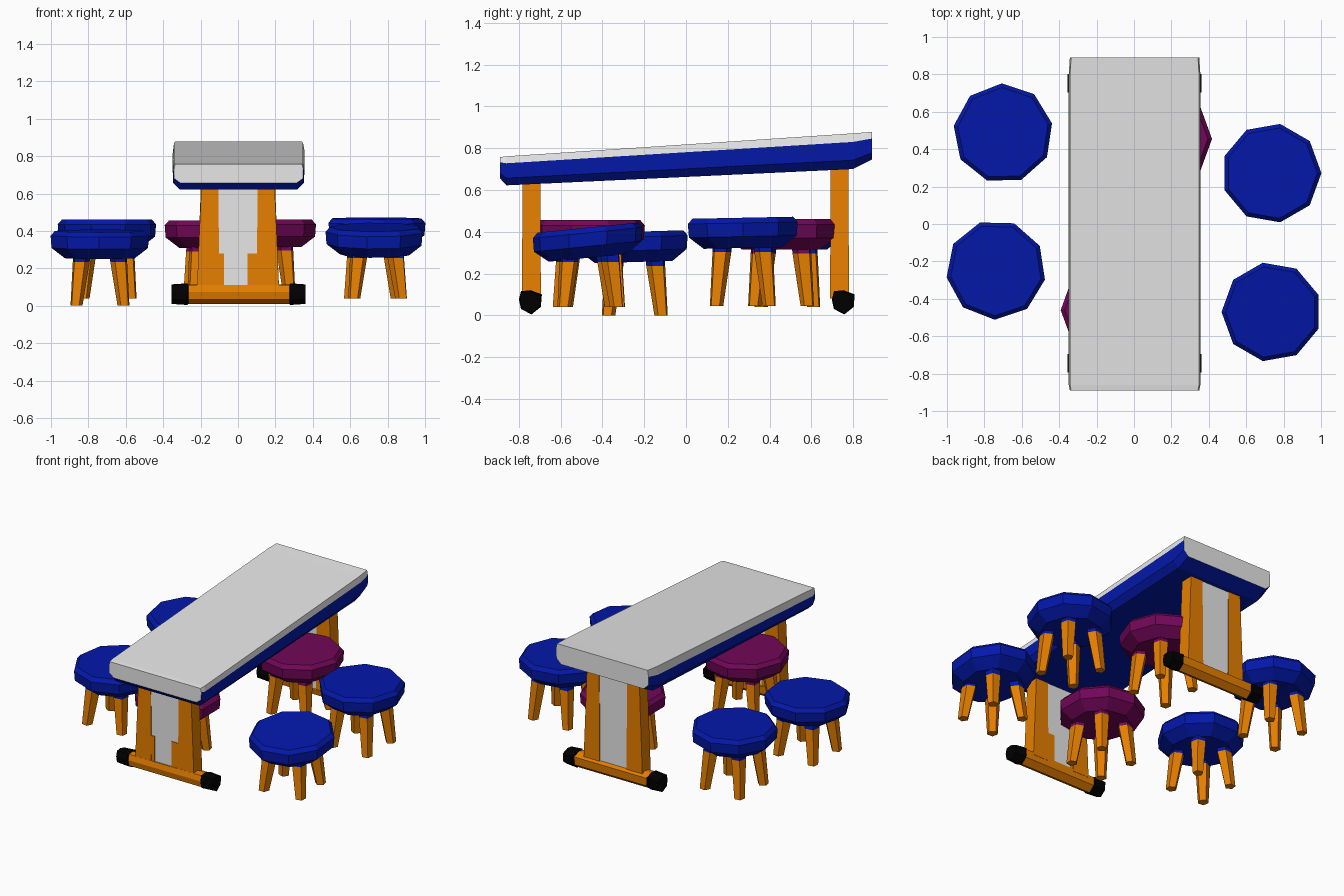
import bpy, bmesh, math

if "Cube" in bpy.data.objects:
    bpy.data.objects.remove(bpy.data.objects["Cube"])


def material(name, r, g, b):
    m = bpy.data.materials.new(name)
    m.diffuse_color = (r, g, b, 1)
    m.use_nodes = True
    m.node_tree.nodes["Principled BSDF"].inputs["Base Color"].default_value = m.diffuse_color
    return m


GREY = material("light grey", 0.80, 0.80, 0.80)
BLUE = material("deep blue", 0.001, 0.009, 0.40)
ORANGE = material("orange wood", 0.82, 0.22, 0.0)
MAROON = material("maroon", 0.17, 0.002, 0.10)
BLACK = material("black rubber", 0.0, 0.0, 0.0)


def loft(name, rings, mats, rule=None):
    """Skin closed rings of points, cap both ends, colour faces by a rule."""
    bm = bmesh.new()
    rows = [[bm.verts.new(p) for p in ring] for ring in rings]
    n = len(rows[0])
    for a, b in zip(rows, rows[1:]):
        for i in range(n):
            j = (i + 1) % n
            bm.faces.new((a[i], a[j], b[j], b[i]))
    bm.faces.new(rows[0])
    bm.faces.new(rows[-1])
    bmesh.ops.recalc_face_normals(bm, faces=bm.faces)
    bm.normal_update()
    if rule:
        for f in bm.faces:
            f.material_index = rule(f)
    me = bpy.data.meshes.new(name)
    bm.to_mesh(me)
    bm.free()
    for m in mats:
        me.materials.append(m)
    ob = bpy.data.objects.new(name, me)
    bpy.context.collection.objects.link(ob)
    return ob


def rect(x0, x1, y0, y1, z):
    return [(x0, y0, z), (x1, y0, z), (x1, y1, z), (x0, y1, z)]


def circle(cx, cy, z, r, n, turn=0.0):
    return [(cx + r * math.cos(turn + i * math.tau / n),
             cy + r * math.sin(turn + i * math.tau / n), z) for i in range(n)]


# Sloping table top: grey upper skin and ends, blue sides and underside
def top_ring(y, top, bottom, inset):
    right = [(0.345, 0), (0.352, 0.24), (0.35, 0.75), (0.315, 1)]
    left = [(-0.315, 1), (-0.35, 0.75), (-0.352, 0.32), (-0.345, 0)]
    return [(x - math.copysign(inset, x) + 0.003, y, top - f * (top - bottom))
            for x, f in right + left]


def top_colour(f):
    c = f.calc_center_median()
    surface = 0.818 + 0.067 * c.y
    if f.normal.z > 0.5 or abs(f.normal.y) > 0.8:
        return 0
    return 0 if f.normal.z > -0.3 and c.z > surface - 0.038 else 1


loft("table_top", [top_ring(-0.89, 0.757, 0.655, 0.006),
                   top_ring(-0.86, 0.761, 0.622, 0),
                   top_ring(0.80, 0.871, 0.70, 0),
                   top_ring(0.89, 0.878, 0.745, 0.006)], [GREY, BLUE], top_colour)

# Two pedestals: posts, grey panel, foot bar with black ends
for label, y, height in (("front", -0.74, 0.66), ("back", 0.735, 0.73)):
    for side, s in (("left", -1), ("right", 1)):
        loft(f"{label}_{side}_post",
             [rect(s * 0.10, s * 0.22, y - 0.045, y + 0.045, 0.08),
              rect(s * 0.105, s * 0.195, y - 0.043, y + 0.043, height)], [ORANGE])
    loft(f"{label}_panel", [rect(-0.11, 0.11, y - 0.039, y + 0.039, 0.08),
                            rect(-0.11, 0.11, y - 0.039, y + 0.039, height)], [GREY])
    fy = y - 0.005 if y < 0 else y + 0.018
    profile = [(-0.055, 0.075), (-0.045, 0.03), (0.005, 0.004), (0.05, 0.04),
               (0.055, 0.10), (0.0, 0.12), (-0.045, 0.115)]
    loft(f"{label}_foot",
         [[(x, fy + k * dy, 0.062 + k * (z - 0.062)) for dy, z in profile]
          for x, k in ((-0.355, 0.9), (-0.27, 1), (-0.265, 0.9),
                       (0.275, 0.9), (0.28, 1), (0.36, 0.9))],
         [ORANGE, BLACK],
         lambda f: int(abs(f.calc_center_median().x) > 0.265))

# Orange strips beside the lower part of the front panel
for side, x0, x1 in (("left", -0.11, -0.075), ("right", 0.05, 0.11)):
    loft(f"front_{side}_strip", [rect(x0, x1, -0.783, -0.70, 0.09),
                                 rect(x0, x1, -0.783, -0.70, 0.28)], [ORANGE])


# Stool: faceted cushion, sometimes tilted, on four splayed legs
def stool(name, cx, cy, top, tilt, foot, turn, colour, leg_turn=0.0):
    profile = [(0.245, 0.0), (0.267, -0.025), (0.262, -0.09), (0.19, -0.145)]
    rings = [[(x, y, z + tilt * (y - cy)) for x, y, z in
              circle(cx, cy, top + dz, r, 9, turn)] for r, dz in profile]
    loft(name + "_seat", rings, [colour])
    seat_z = top - 0.13
    for i in range(4):
        a = math.pi / 4 + i * math.pi / 2 + leg_turn
        levels = [(foot, 0.18, 0.034), (seat_z - 0.035, 0.145, 0.048),
                  (seat_z + 0.04, 0.135, 0.05)]
        loft(f"{name}_leg_{i + 1}",
             [circle(cx + d * math.cos(a), cy + d * math.sin(a), z, r, 5, a)
              for z, d, r in levels],
             [ORANGE, colour],
             lambda f: int(f.calc_center_median().z > seat_z - 0.03))


stool("back_left_stool", -0.70, 0.485, 0.46, 0.0, 0.04, 0.2, BLUE)
stool("front_left_stool", -0.738, -0.245, 0.40, 0.03, 0.0, 0.5, BLUE)
stool("back_right_stool", 0.735, 0.272, 0.467, 0.02, 0.045, 0.0, BLUE)
stool("front_right_stool", 0.735, -0.47, 0.42, 0.10, 0.04, 0.35, BLUE, 0.1)
stool("back_end_stool", 0.15, 0.455, 0.46, 0.0, 0.045, 0.0, MAROON)
stool("front_end_stool", -0.125, -0.46, 0.455, 0.0, 0.04, 0.35, MAROON, 0.1)
